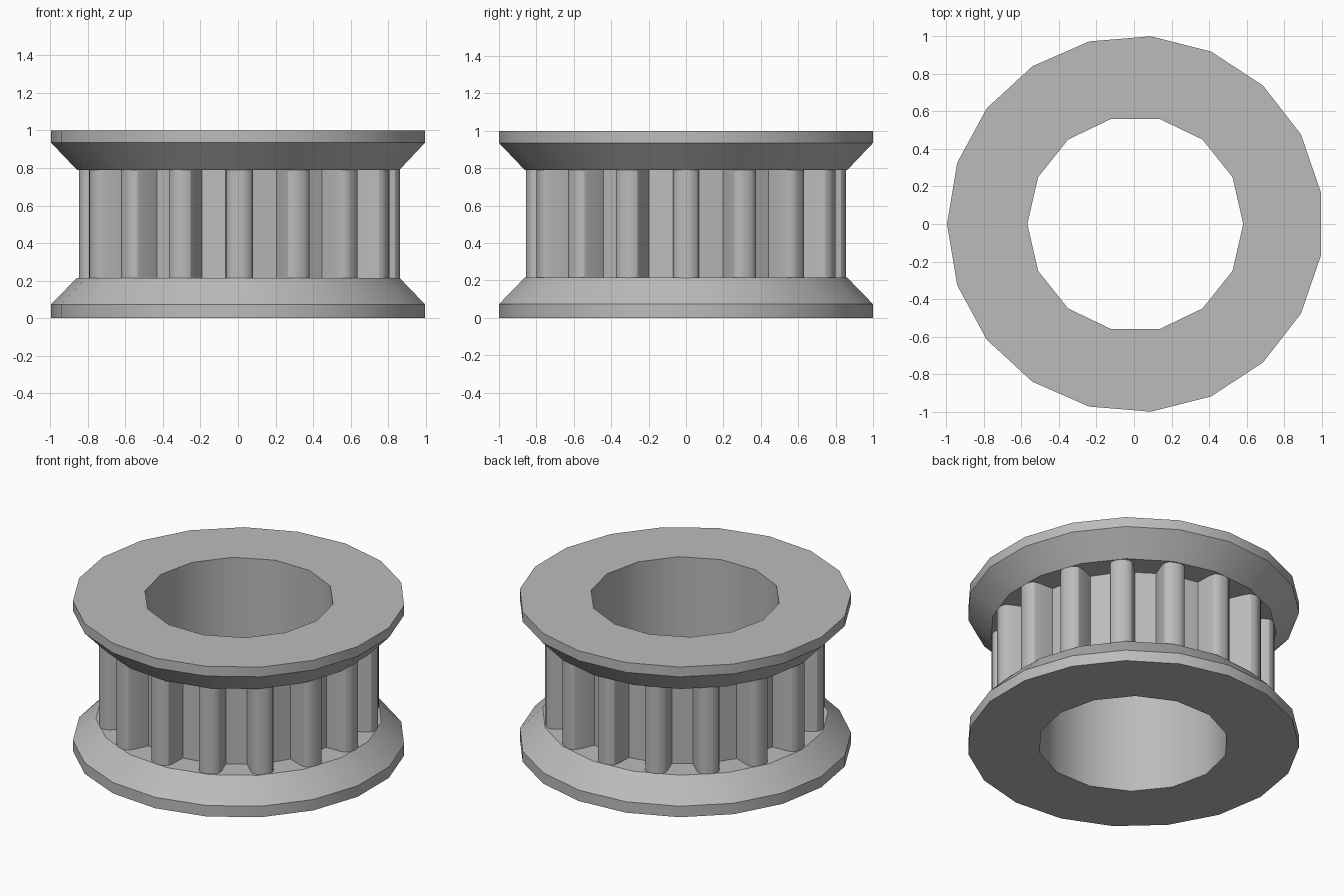
import bpy, bmesh, math

cube = bpy.data.objects.get("Cube")
if cube:
    bpy.data.objects.remove(cube, do_unlink=True)

CX = 0.007          # axis position, so the odd-sided rim is centred
TEETH = 16

metal = bpy.data.materials.new("grey_metal")
metal.use_nodes = True
GREY = (0.5, 0.5, 0.5, 1)
metal.diffuse_color = GREY
metal.node_tree.nodes["Principled BSDF"].inputs["Base Color"].default_value = GREY


def ngon(sides, radius, start=0.0):
    step = 2 * math.pi / sides
    return [(radius * math.cos(start + i * step), radius * math.sin(start + i * step))
            for i in range(sides)]


def loft(name, sections):
    """Solid through stacked outlines: [(z, outline), ...] from bottom to top."""
    bm = bmesh.new()
    rings = [[bm.verts.new((x + CX, y, z)) for x, y in outline] for z, outline in sections]
    for low, high in zip(rings, rings[1:]):
        for i in range(len(low)):
            j = (i + 1) % len(low)
            bm.faces.new((low[i], low[j], high[j], high[i]))
    bm.faces.new(rings[0][::-1])
    bm.faces.new(rings[-1])
    mesh = bpy.data.meshes.new(name)
    bm.to_mesh(mesh)
    bm.free()
    mesh.materials.append(metal)
    obj = bpy.data.objects.new(name, mesh)
    bpy.context.collection.objects.link(obj)
    return obj


# Toothed drum: straight-sided teeth with rounded tips
half_tooth = [(0.695, 0.073), (0.80, 0.070), (0.83, 0.062), (0.847, 0.045), (0.855, 0.02)]
tooth = [(r, -w) for r, w in half_tooth] + [(r, w) for r, w in reversed(half_tooth)]
outline = []
for k in range(TEETH):
    a = 2 * math.pi * k / TEETH
    c, s = math.cos(a), math.sin(a)
    outline += [(r * c - w * s, r * s + w * c) for r, w in tooth]
pulley = loft("toothed_pulley", [(0.16, outline), (0.84, outline)])

# Flanges: flat rim, then a cone down to the drum
rim, neck = ngon(19, 1.0034, math.pi), ngon(19, 0.865, math.pi)
lower = loft("lower_flange", [(0, rim), (0.073, rim), (0.215, neck)])
upper = loft("upper_flange", [(0.79, neck), (0.935, rim), (1.0, rim)])

# Bore
hole = ngon(14, 0.575)
bore = loft("bore_cutter", [(-0.1, hole), (1.1, hole)])
bore.hide_render = True

for helper, operation in ((lower, "UNION"), (upper, "UNION"), (bore, "DIFFERENCE")):
    mod = pulley.modifiers.new(helper.name, "BOOLEAN")
    mod.object, mod.operation, mod.solver = helper, operation, "EXACT"

# Bake the booleans and drop the helpers
bpy.context.view_layer.update()
result = bpy.data.meshes.new_from_object(
    pulley.evaluated_get(bpy.context.evaluated_depsgraph_get()))
pulley.modifiers.clear()
pulley.data = result
for helper in (lower, upper, bore):
    bpy.data.objects.remove(helper, do_unlink=True)

# Smooth shading with sharp edges kept
bpy.ops.object.select_all(action="DESELECT")
pulley.select_set(True)
bpy.context.view_layer.objects.active = pulley
bpy.ops.object.shade_smooth_by_angle(angle=math.radians(30))
